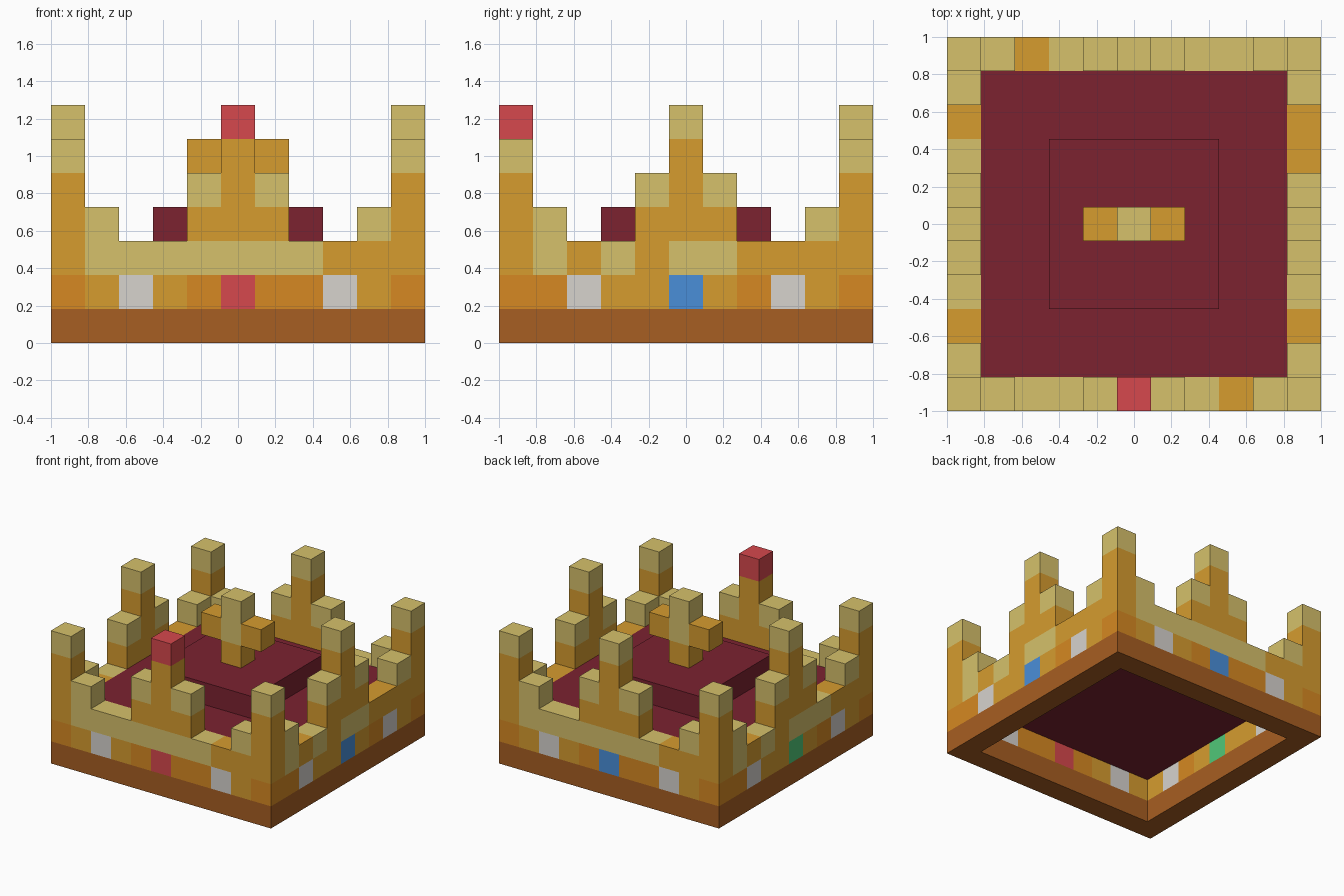
import bpy, bmesh
from mathutils import Vector

if "Cube" in bpy.data.objects:
    bpy.data.objects.remove(bpy.data.objects["Cube"])

N = 11                 # blocks along each side
S = 2 / N              # block size

def linear(hexcol):
    vals = [int(hexcol[i:i + 2], 16) / 255 for i in (0, 2, 4)]
    return [v / 12.92 if v <= 0.04045 else ((v + 0.055) / 1.055) ** 2.4 for v in vals] + [1]

PALETTE = {
    "B": ("brown", "A75E22"), "D": ("dark_orange", "D68922"),
    "G": ("gold", "D69C2F"), "P": ("pale_gold", "D6C16B"),
    "W": ("pearl_white", "D7D3CE"), "R": ("ruby_red", "D6484D"),
    "U": ("sapphire_blue", "4A8FD9"), "E": ("emerald_green", "50C878"),
    "V": ("dark_red_velvet", "7C2230"),
}
MATS = {}
for key, (name, col) in PALETTE.items():
    MATS[key] = bpy.data.materials.new(name)
    MATS[key].diffuse_color = linear(col)

# Wall columns, one letter per block from the ground up, starting at a corner
FRONT = ["BDGGGP", "BGPP", "BWP", "BGP", "BDPGP", "BRPGGGR", "BDPGP", "BDP", "BWG", "BGGP"]
RIGHT = ["BDGGGP", "BDPP", "BWG", "BGP", "BGGGP", "BUPGGGP", "BGPGP", "BDG", "BWG", "BGGP"]
BACK = FRONT[:5] + ["BUPGGGP"] + FRONT[6:]
LEFT = RIGHT[:5] + ["BEPGGGP"] + RIGHT[6:7] + ["BDP"] + RIGHT[8:]

def wall(columns, place):
    return {(*place(i), k): c for i, col in enumerate(columns)
            for k, c in enumerate(col) if k > 0}

def slab(r, k, c):
    span = range(5 - r, 6 + r)
    return {(x, y, k): c for x in span for y in span}

ring = {(x, y, 0): "B" for x in range(N) for y in range(N)
        if x in (0, N - 1) or y in (0, N - 1)}
parts = {
    "base_band": ring,
    "front_wall": wall(FRONT, lambda i: (i, 0)),
    "right_wall": wall(RIGHT, lambda i: (10, i)),
    "back_wall": wall(BACK, lambda i: (10 - i, 10)),
    "left_wall": wall(LEFT, lambda i: (0, 10 - i)),
    "velvet_lining": {**slab(4, 2, "V"), **slab(2, 3, "V")},
    "centre_cross": {(5, 5, 4): "G", (4, 5, 5): "G", (5, 5, 5): "P",
                     (6, 5, 5): "G", (5, 5, 6): "P"},
}
occupied = set().union(*parts.values())
DIRS = [Vector(d) for d in ((1, 0, 0), (-1, 0, 0), (0, 1, 0), (0, -1, 0), (0, 0, 1), (0, 0, -1))]

def build(name, cells):
    """Make one object from blocks, keeping only the faces open to the air."""
    keys = sorted(set(cells.values()))
    bm = bmesh.new()
    for cell, c in cells.items():
        mid = Vector(((cell[0] - 5) * S, (cell[1] - 5) * S, (cell[2] + 0.5) * S))
        for d in DIRS:
            if tuple(int(a + b) for a, b in zip(cell, d)) in occupied:
                continue
            u = Vector((d.y, d.z, d.x))
            v = d.cross(u)
            f = bm.faces.new([bm.verts.new(mid + (d + a * u + b * v) * S / 2)
                              for a, b in ((-1, -1), (1, -1), (1, 1), (-1, 1))])
            f.material_index = keys.index(c)
    bmesh.ops.remove_doubles(bm, verts=bm.verts, dist=1e-4)
    me = bpy.data.meshes.new(name)
    for key in keys:
        me.materials.append(MATS[key])
    bm.to_mesh(me)
    bm.free()
    bpy.context.collection.objects.link(bpy.data.objects.new(name, me))

for name, cells in parts.items():
    build(name, cells)

for m in bpy.data.materials:
    if m.users and not m.is_grease_pencil:
        m.use_nodes = True
        m.node_tree.nodes["Principled BSDF"].inputs["Base Color"].default_value = m.diffuse_color
